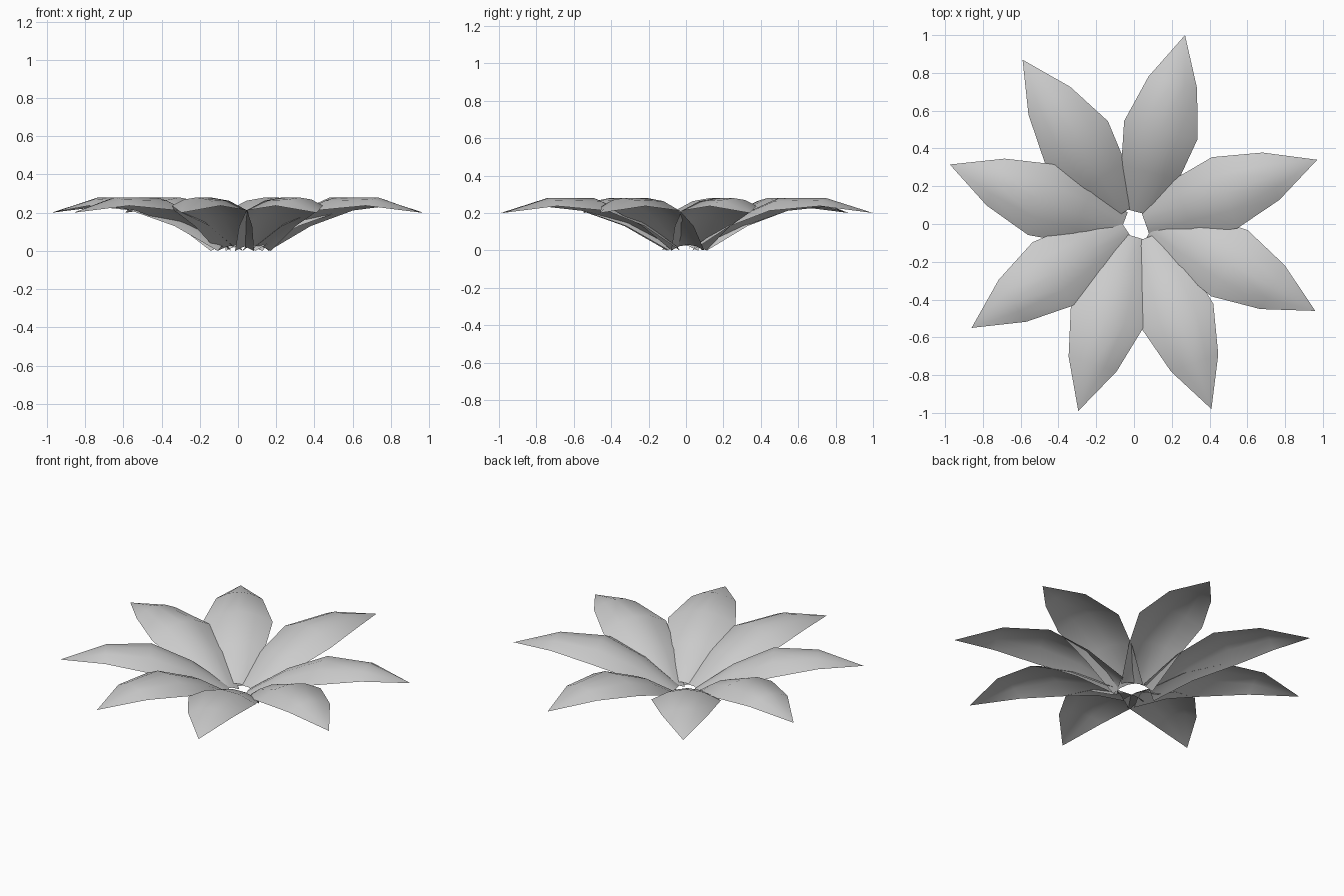
import bpy, math

cube = bpy.data.objects.get("Cube")
if cube:
    bpy.data.objects.remove(cube)

grey = bpy.data.materials.new("pale_grey")
grey.use_nodes = True
grey.diffuse_color = (0.6, 0.6, 0.6, 1)
grey.node_tree.nodes["Principled BSDF"].inputs["Base Color"].default_value = (0.6, 0.6, 0.6, 1)

# Petal rows from tip to base: distance from tip, half width, ridge height, edge height
ROWS = [(0.26, 0.133, 0.28, 0.237), (0.52, 0.20, 0.28, 0.212),
        (0.75, 0.157, 0.18, 0.13), (0.97, 0.10, 0.03, 0.0)]
ACROSS = (-1, -0.5, 0, 0.5, 1)


def petal_mesh():
    verts, faces = [(0, 0, 0.2)], []
    for dist, half, ridge, edge in ROWS:
        for t in ACROSS:
            verts.append((-dist, half * t, ridge + (edge - ridge) * t * t))
    n = len(ACROSS)
    for c in range(n - 1):
        faces.append((0, 1 + c, 2 + c))
        for r in range(len(ROWS) - 1):
            a = 1 + r * n + c
            faces.append((a, a + n, a + n + 1, a + 1))
    mesh = bpy.data.meshes.new("petal")
    mesh.from_pydata(verts, [], faces)
    mesh.flip_normals()
    if mesh.polygons[0].normal.z < 0:
        mesh.flip_normals()
    mesh.materials.append(grey)
    mesh.shade_smooth()
    return mesh


# Ring of petals: tip position and pointing direction in degrees
TIPS = [(0.27, 1.0, 75.7), (0.97, 0.34, 19.6), (0.96, -0.46, -29),
        (0.41, -0.98, -70), (-0.295, -0.99, -107), (-0.86, -0.55, -146.5),
        (-0.975, 0.315, 159), (-0.59, 0.87, 123.2)]
mesh = petal_mesh()
for i, (x, y, angle) in enumerate(TIPS):
    petal = bpy.data.objects.new(f"petal_{i + 1}", mesh)
    petal.location = (x, y, 0)
    petal.rotation_euler.z = math.radians(angle)
    bpy.context.collection.objects.link(petal)
